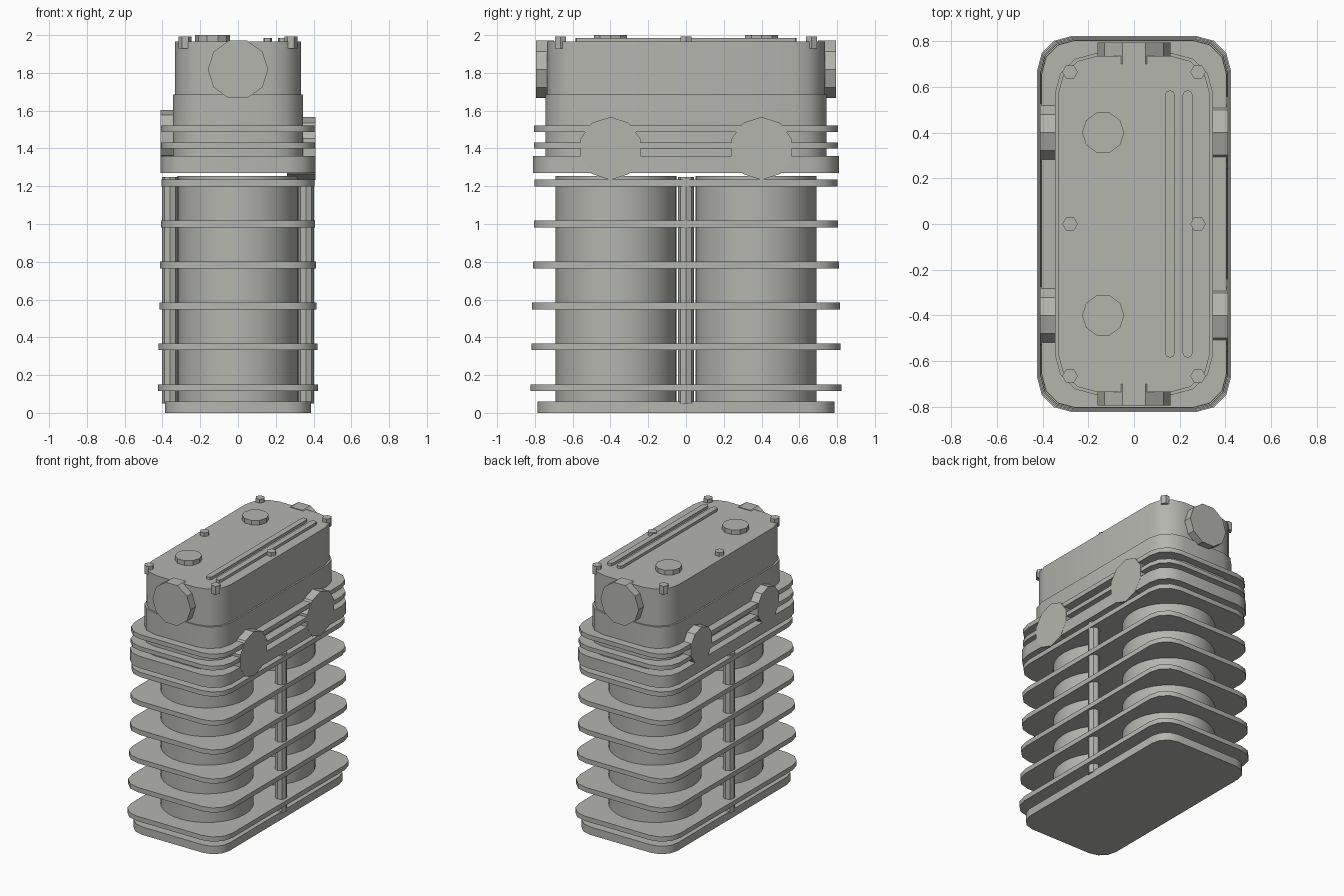
import bpy, bmesh, math
from mathutils import Matrix, Vector

if "Cube" in bpy.data.objects:
    bpy.data.objects.remove(bpy.data.objects["Cube"])

metal = bpy.data.materials.new("cast_grey")
metal.diffuse_color = (0.46, 0.46, 0.43, 1)
metal.use_nodes = True
metal.node_tree.nodes["Principled BSDF"].inputs["Base Color"].default_value = metal.diffuse_color


def finish(name, bm):
    bmesh.ops.recalc_face_normals(bm, faces=bm.faces)
    me = bpy.data.meshes.new(name)
    bm.to_mesh(me)
    bm.free()
    me.materials.append(metal)
    ob = bpy.data.objects.new(name, me)
    bpy.context.collection.objects.link(ob)
    bpy.ops.object.select_all(action='DESELECT')
    ob.select_set(True)
    bpy.context.view_layer.objects.active = ob
    bpy.ops.object.shade_smooth_by_angle(angle=math.radians(35))
    return ob


def slab(name, hx, hy, r, z0, z1, cx=0, segs=3):
    """Rounded rectangle extruded from z0 to z1."""
    bm = bmesh.new()
    verts = []
    for q, (sx, sy) in enumerate([(1, 1), (-1, 1), (-1, -1), (1, -1)]):
        for i in range(segs + 1):
            a = math.pi / 2 * (q + i / segs)
            verts.append(bm.verts.new((cx + sx * (hx - r) + r * math.cos(a),
                                       sy * (hy - r) + r * math.sin(a), z0)))
    bmesh.ops.remove_doubles(bm, verts=verts, dist=1e-5)
    face = bm.faces.new(bm.verts)
    ext = bmesh.ops.extrude_face_region(bm, geom=[face])
    bmesh.ops.translate(bm, vec=(0, 0, z1 - z0),
                        verts=[v for v in ext["geom"] if isinstance(v, bmesh.types.BMVert)])
    return finish(name, bm)


def rod(name, p0, p1, r, sides, rot=Matrix()):
    """Cylinder between two points; rot turns its local z to the axis."""
    p0, p1 = Vector(p0), Vector(p1)
    bm = bmesh.new()
    bmesh.ops.create_cone(bm, cap_ends=True, segments=sides, radius1=r, radius2=r,
                          depth=(p1 - p0).length,
                          matrix=Matrix.Translation((p0 + p1) / 2) @ rot)
    # the cone's first vertex lies on local y; a quarter turn puts it on x
    return finish(name, bm)


quarter = Matrix.Rotation(math.pi / 2, 4, 'Z')
to_x = Matrix.Rotation(math.pi / 2, 4, 'Y')
to_y = Matrix.Rotation(math.pi / 2, 4, 'X')

# Cylinder block: base, tapering fins, two barrels, two studs
slab("base_plate", 0.387, 0.785, 0.13, 0, 0.06)
for i in range(6):
    z = 0.133 + 0.2168 * i
    slab(f"barrel_fin_{i}", 0.424 - 0.004 * i, 0.822 - 0.004 * i, 0.15, z - 0.018, z + 0.018)
for s, end in ((-1, "front"), (1, "back")):
    rod(f"barrel_{end}", (0, s * 0.37, 0.05), (0, s * 0.37, 1.255), 0.32, 32)
for s, side in ((-1, "left"), (1, "right")):
    rod(f"stud_{side}", (s * 0.36, 0, 0.05), (s * 0.36, 0, 1.25), 0.043, 8)

# Cylinder head: deck, fins, block and cover
slab("head_deck", 0.41, 0.81, 0.15, 1.27, 1.36)
slab("head_fin_lower", 0.407, 0.806, 0.15, 1.40, 1.432)
slab("head_fin_upper", 0.405, 0.804, 0.15, 1.488, 1.522)
slab("head_block", 0.345, 0.745, 0.17, 1.30, 1.685)
slab("head_cover", 0.333, 0.735, 0.17, 1.68, 1.965)

# Side ports, larger on the right, and end caps on the cover
for s, end in ((-1, "front"), (1, "back")):
    rod(f"exhaust_port_{end}", (0.26, s * 0.4, 1.40), (0.411, s * 0.4, 1.40), 0.167, 10,
        to_x @ quarter)
    rod(f"intake_port_{end}", (-0.411, s * 0.4, 1.47), (-0.26, s * 0.4, 1.47), 0.133, 10,
        to_x @ quarter)
    rod(f"end_cap_{end}", (0, s * 0.70, 1.818), (0, s * 0.795, 1.818), 0.16, 10,
        to_y @ quarter)
    rod(f"filler_cap_{end}", (-0.135, s * 0.4, 1.95), (-0.135, s * 0.4, 2.0), 0.092, 10, quarter)

# Cover ribs and hex bolts
for i, x in enumerate((0.157, 0.235)):
    slab(f"cover_rib_{i}", 0.022, 0.585, 0.0219, 1.95, 1.985, cx=x, segs=2)
for x in (-0.28, 0.28):
    for y in (-0.665, 0, 0.665):
        rod("cover_bolt", (x, y, 1.93), (x, y, 1.993), 0.034, 6, quarter)
